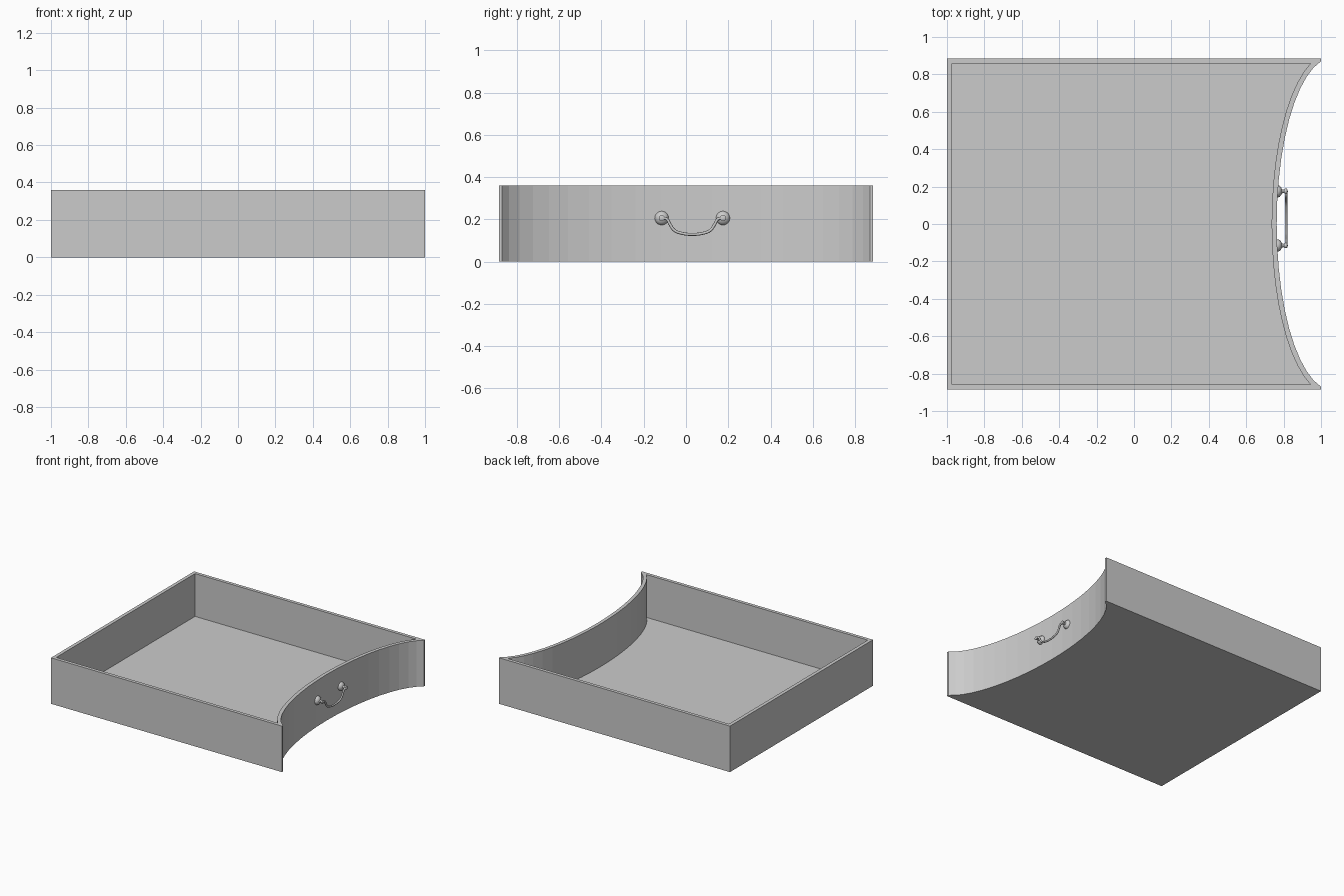
import bpy
import bmesh
from math import sin, cos, asin, pi, radians
from mathutils import Vector, Matrix

cube = bpy.data.objects.get("Cube")
if cube:
    bpy.data.objects.remove(cube, do_unlink=True)

grey = bpy.data.materials.new("plain grey")
grey.use_nodes = True
colour = (0.6, 0.6, 0.6, 1)
grey.diffuse_color = colour
grey.node_tree.nodes["Principled BSDF"].inputs["Base Color"].default_value = colour

HEIGHT, FLOOR, WALL = 0.36, 0.025, 0.027
HALF = 0.885            # half the drawer width
DEPTH, SPAN = 0.3, 0.89  # radii of the scooped front
FRONT_X = 0.763         # scoop's deepest point
SEGMENTS = 20


def finish(bm, name):
    bmesh.ops.recalc_face_normals(bm, faces=bm.faces[:])
    mesh = bpy.data.meshes.new(name)
    bm.to_mesh(mesh)
    bm.free()
    mesh.materials.append(grey)
    obj = bpy.data.objects.new(name, mesh)
    bpy.context.collection.objects.link(obj)
    return obj


def scoop(end_y, offset):
    """Points along the concave front, pushed into the drawer by offset."""
    limit = asin(end_y / SPAN)
    points = []
    for i in range(SEGMENTS + 1):
        t = limit * (2 * i / SEGMENTS - 1)
        normal = Vector((-cos(t) / DEPTH, sin(t) / SPAN)).normalized()
        point = Vector((FRONT_X + DEPTH * (1 - cos(t)), SPAN * sin(t)))
        points.append(point + normal * offset)
    return points


# Drawer tray: outer and inner outlines joined by walls, rim and floor
front = scoop(0.87, 0)
front[0].x = front[-1].x = 1
outer = [(-1, -HALF), (1, -HALF), *front, (1, HALF), (-1, HALF)]
lining = scoop(0.84, WALL)
side = lining[-1].y
inner = [(WALL - 1, -side), lining[0], *lining, lining[-1], (WALL - 1, side)]

bm = bmesh.new()
rings = [[bm.verts.new((p[0], p[1], z)) for p in outline]
         for outline, z in ((outer, 0), (outer, HEIGHT), (inner, HEIGHT), (inner, FLOOR))]
count = len(outer)
for low, high in zip(rings, rings[1:]):
    for i in range(count):
        j = (i + 1) % count
        bm.faces.new((low[i], low[j], high[j], high[i]))
bm.faces.new(rings[0])
bm.faces.new(rings[-1])
bmesh.ops.remove_doubles(bm, verts=bm.verts[:], dist=0.0005)
finish(bm, "drawer_tray")

# Handle knobs: turned profiles (radius, distance from the front)
MID_Y, KNOB_Z, REACH = 0.03, 0.206, 0.145
profile = [(0, -0.01), (0.033, -0.01), (0.033, 0.005), (0.029, 0.014), (0.02, 0.021),
           (0.011, 0.025), (0.009, 0.036), (0.014, 0.042), (0.014, 0.052), (0, 0.057)]
for name, sign in (("right_handle_knob", -1), ("left_handle_knob", 1)):
    bm = bmesh.new()
    verts = [bm.verts.new((r, 0, d)) for r, d in profile]
    edges = [bm.edges.new(pair) for pair in zip(verts, verts[1:])]
    bmesh.ops.spin(bm, geom=verts + edges, cent=(0, 0, 0), axis=(0, 0, 1),
                   angle=2 * pi, steps=20)
    bmesh.ops.remove_doubles(bm, verts=bm.verts[:], dist=0.0002)
    bm.transform(Matrix.Translation((FRONT_X + 0.003, MID_Y + sign * REACH, KNOB_Z))
                 @ Matrix.Rotation(pi / 2, 4, "Y"))
    knob = finish(bm, name)
    bpy.ops.object.select_all(action="DESELECT")
    knob.select_set(True)
    bpy.context.view_layer.objects.active = knob
    bpy.ops.object.shade_smooth_by_angle(angle=radians(40))

# Hanging bail between the knobs
half_path = [(0.145, 0.206), (0.122, 0.202), (0.105, 0.175), (0.085, 0.148), (0.045, 0.133)]
path = [(-y, z) for y, z in half_path] + [(0, 0.129)] + half_path[::-1]
curve = bpy.data.curves.new("handle_bail", "CURVE")
curve.dimensions = "3D"
curve.bevel_depth = 0.007
curve.bevel_resolution = 2
curve.resolution_u = 5
curve.use_fill_caps = True
spline = curve.splines.new("BEZIER")
spline.bezier_points.add(len(path) - 1)
for point, (y, z) in zip(spline.bezier_points, path):
    point.co = (FRONT_X + 0.05, MID_Y + y, z)
    point.handle_left_type = point.handle_right_type = "AUTO"
curve.materials.append(grey)
bail = bpy.data.objects.new("handle_bail", curve)
bpy.context.collection.objects.link(bail)
